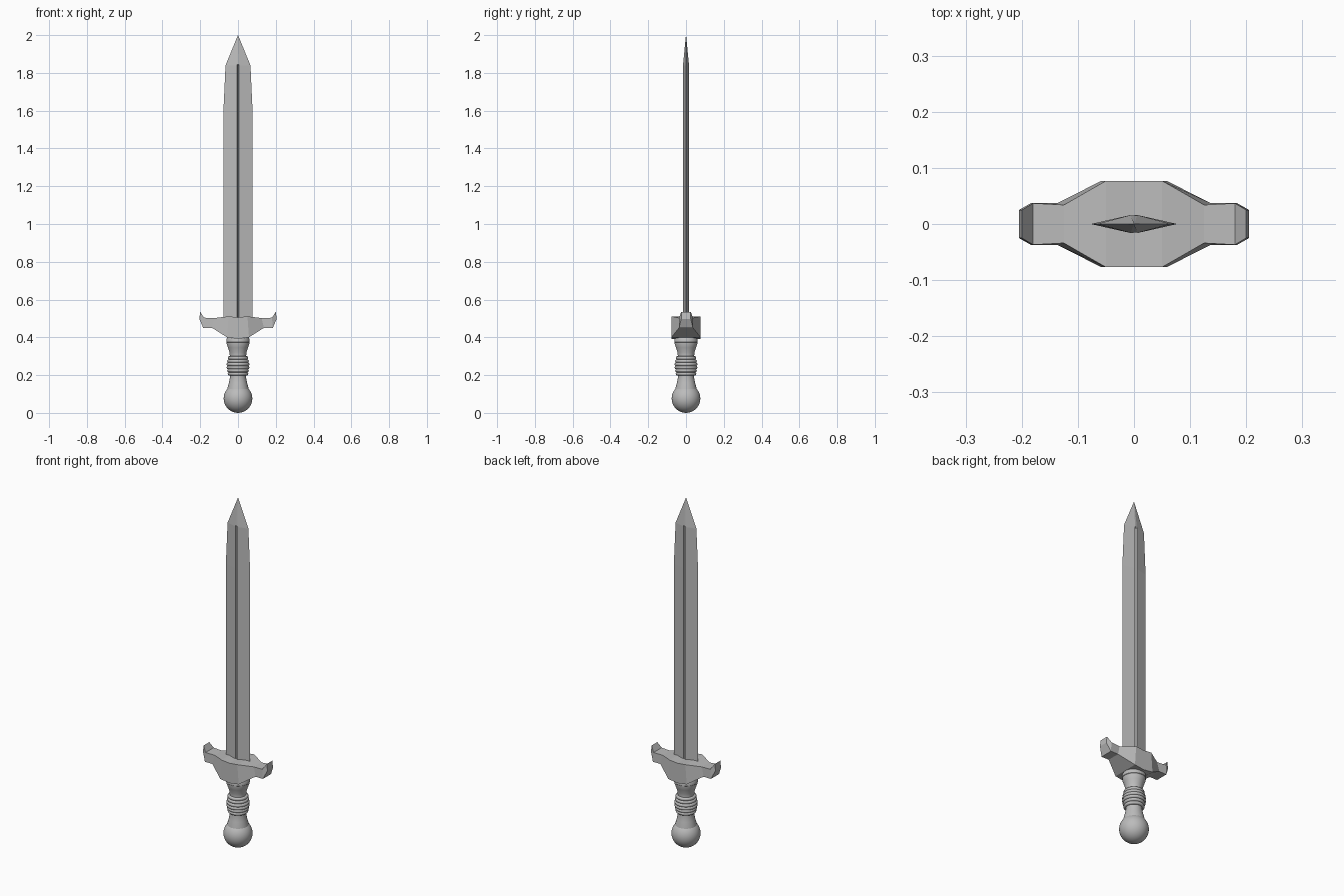
import bpy, bmesh, math

if "Cube" in bpy.data.objects:
    bpy.data.objects.remove(bpy.data.objects["Cube"])

steel = bpy.data.materials.new("steel_grey")
steel.diffuse_color = (0.5, 0.5, 0.5, 1)
steel.use_nodes = True
steel.node_tree.nodes["Principled BSDF"].inputs["Base Color"].default_value = steel.diffuse_color


def make_object(name, bm, smooth=False):
    bmesh.ops.recalc_face_normals(bm, faces=bm.faces)
    me = bpy.data.meshes.new(name)
    bm.to_mesh(me)
    bm.free()
    me.materials.append(steel)
    ob = bpy.data.objects.new(name, me)
    bpy.context.collection.objects.link(ob)
    if smooth:
        bpy.ops.object.select_all(action='DESELECT')
        ob.select_set(True)
        bpy.context.view_layer.objects.active = ob
        bpy.ops.object.shade_smooth_by_angle(angle=math.radians(40))
    return ob


def loft(name, rings, smooth=False):
    """Skin a list of equal-length point rings and cap both ends."""
    bm = bmesh.new()
    vs = [[bm.verts.new(p) for p in r] for r in rings]
    n = len(rings[0])
    for a, b in zip(vs, vs[1:]):
        for i in range(n):
            j = (i + 1) % n
            bm.faces.new((a[i], a[j], b[j], b[i]))
    bm.faces.new(vs[0])
    bm.faces.new(vs[-1])
    bmesh.ops.remove_doubles(bm, verts=bm.verts, dist=1e-5)
    return make_object(name, bm, smooth)


def lathe(name, profile, sides=32):
    step = 2 * math.pi / sides
    return loft(name, [[(r * math.cos(i * step), r * math.sin(i * step), z)
                        for i in range(sides)] for r, z in profile], True)


# Blade: flat diamond section with a narrow central groove on both faces
def blade_ring(z, hw, t, groove, w=0.006):
    return [(hw, 0, z), (w, t, z), (0, groove, z), (-w, t, z),
            (-hw, 0, z), (-w, -t, z), (0, -groove, z), (w, -t, z)]


loft("blade", [
    blade_ring(0.46, 0.077, 0.016, 0.004),
    blade_ring(1.60, 0.077, 0.016, 0.004),
    blade_ring(1.84, 0.066, 0.016, 0.004),
    blade_ring(1.845, 0.064, 0.0155, 0.0155),
    blade_ring(2.0, 0.0004, 0.0004, 0.0004, 0.0002),
])

# Crossguard: half sections (top x, top z, bottom x, bottom z, top y, bottom y)
half = [
    (0.05, 0.511, 0.058, 0.400, 0.077, 0.077),
    (0.125, 0.502, 0.137, 0.450, 0.034, 0.037),
    (0.18, 0.504, 0.184, 0.450, 0.037, 0.037),
    (0.200, 0.535, 0.205, 0.498, 0.025, 0.025),
]
sections = [(-a, b, -c, d, e, f) for a, b, c, d, e, f in reversed(half)]
sections += [(0, 0.506, 0, 0.392, 0.077, 0.077)] + half
loft("crossguard", [[(xt, -yt, zt), (xt, yt, zt), (xb, yb, zb), (xb, -yb, zb)]
                    for xt, zt, xb, zb, yt, yb in sections])

# Grip: waisted handle flaring towards the pommel and the guard
lathe("grip", [(0.060, 0.10), (0.056, 0.13), (0.048, 0.16), (0.042, 0.19),
               (0.042, 0.20), (0.050, 0.25), (0.043, 0.30), (0.045, 0.32),
               (0.053, 0.345), (0.060, 0.365), (0.060, 0.372)])

# Collar under the guard
lathe("collar", [(0.055, 0.368), (0.062, 0.374), (0.062, 0.388), (0.054, 0.405)])

# Wrapped rings round the middle of the grip, bulging in the centre
rings = 6
for k in range(rings):
    z = 0.207 + 0.0168 * k
    bulge = 1 - abs(2 * k / (rings - 1) - 1)
    bpy.ops.mesh.primitive_torus_add(location=(0, 0, z), major_segments=32,
                                     minor_segments=8, minor_radius=0.0095,
                                     major_radius=0.045 + 0.008 * bulge)
    ob = bpy.context.object
    ob.name = "grip_ring_%d" % (k + 1)
    ob.data.materials.append(steel)
    bpy.ops.object.shade_smooth_by_angle(angle=math.radians(60))

# Pommel ball
bm = bmesh.new()
bmesh.ops.create_uvsphere(bm, u_segments=32, v_segments=16, radius=0.076)
bmesh.ops.translate(bm, verts=bm.verts, vec=(0, 0, 0.076))
make_object("pommel", bm, True)
